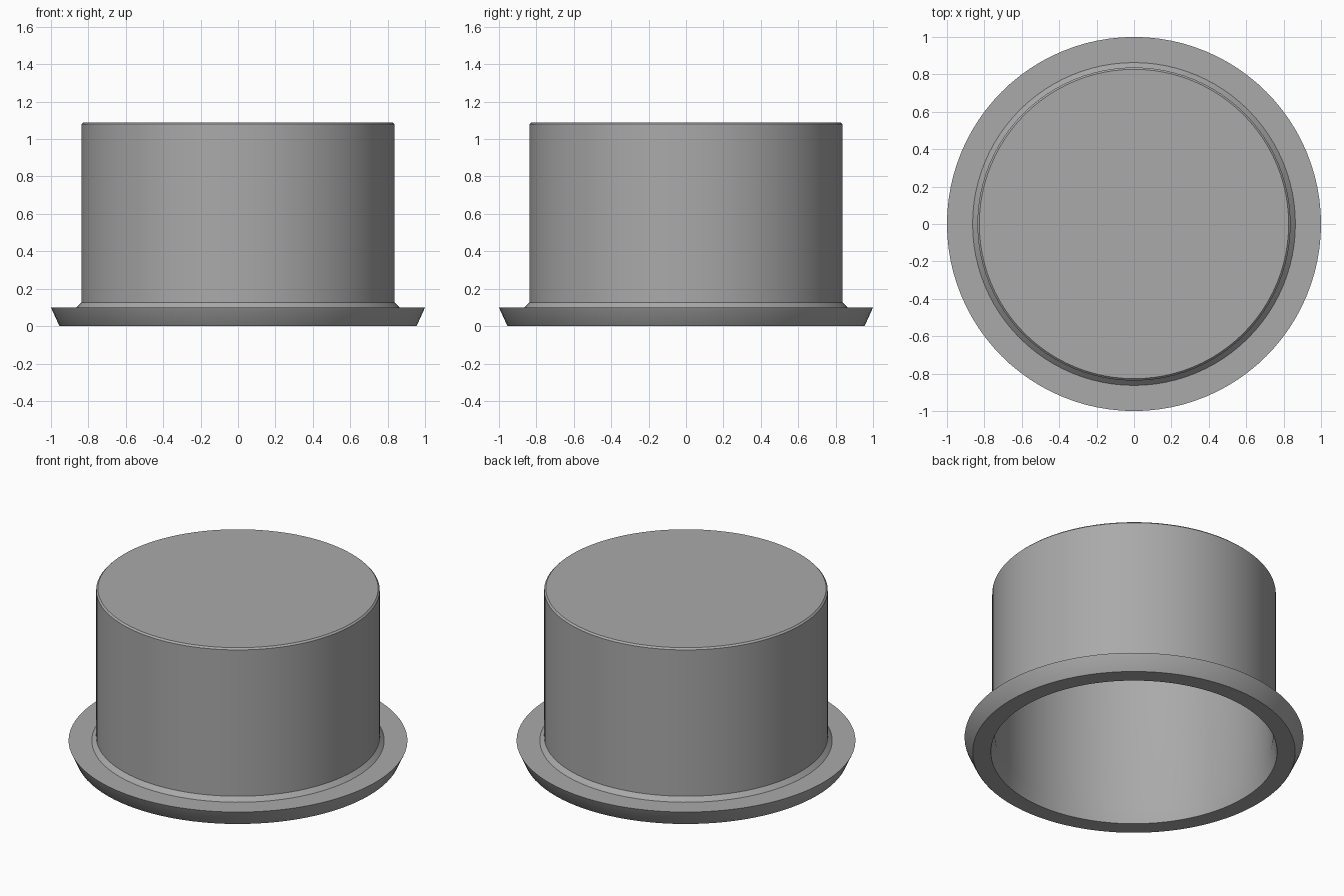
import bpy, bmesh, math

if "Cube" in bpy.data.objects:
    bpy.data.objects.remove(bpy.data.objects["Cube"])

SEGMENTS = 96

grey = bpy.data.materials.new("plain grey")
grey.diffuse_color = (0.40, 0.40, 0.40, 1)
grey.use_nodes = True
grey.node_tree.nodes["Principled BSDF"].inputs["Base Color"].default_value = grey.diffuse_color


def lathe(name, profile):
    """Spin a (radius, height) profile around the z axis."""
    bm = bmesh.new()
    verts = [bm.verts.new((r, 0, z)) for r, z in profile]
    edges = [bm.edges.new(pair) for pair in zip(verts, verts[1:])]
    bmesh.ops.spin(bm, geom=verts + edges, cent=(0, 0, 0), axis=(0, 0, 1),
                   angle=2 * math.pi, steps=SEGMENTS, use_duplicate=False)
    bmesh.ops.remove_doubles(bm, verts=bm.verts, dist=0.0005)
    bmesh.ops.recalc_face_normals(bm, faces=bm.faces)
    mesh = bpy.data.meshes.new(name)
    bm.to_mesh(mesh)
    bm.free()
    mesh.materials.append(grey)
    obj = bpy.data.objects.new(name, mesh)
    bpy.context.collection.objects.link(obj)
    bpy.ops.object.select_all(action='DESELECT')
    bpy.context.view_layer.objects.active = obj
    obj.select_set(True)
    bpy.ops.object.shade_smooth_by_angle(angle=math.radians(25))
    return obj


# Hollow cap: closed top, flared flange and open underside in one closed profile
lathe("flanged_cap", [
    (0, 1.09), (0.827, 1.09), (0.837, 1.08),    # top and its chamfered edge
    (0.837, 0.127), (0.863, 0.10),              # outer wall and foot chamfer
    (1.0, 0.10), (0.957, 0.005), (0.952, 0.0),  # flange with sloped rim
    (0.845, 0.0), (0.82, 0.10),                 # opening tapering inward
    (0.82, 1.07), (0, 1.07),                    # inner wall and ceiling
])
